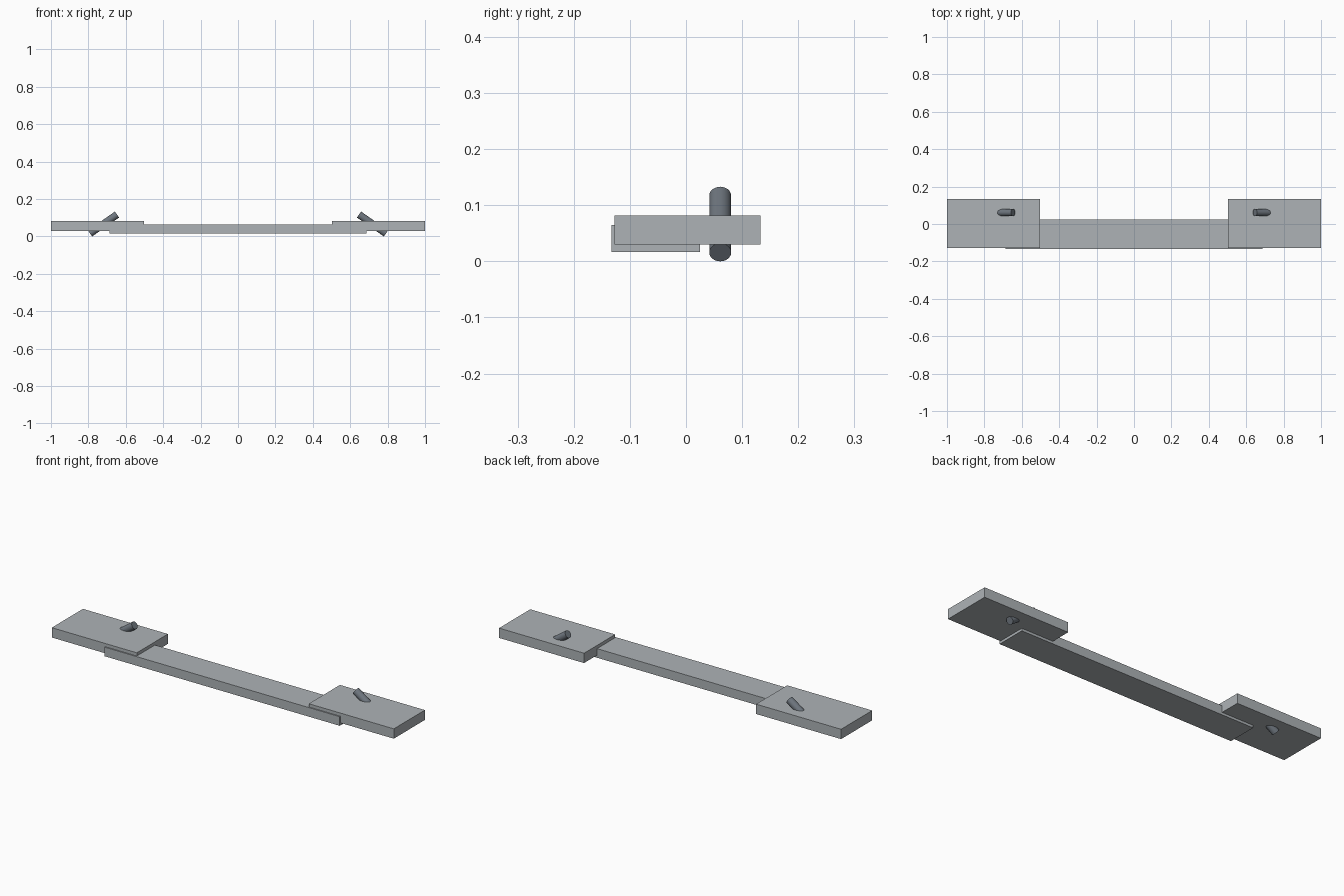
import bpy
from math import radians, sin, cos
from mathutils import Vector

cube = bpy.data.objects.get("Cube")
if cube:
    bpy.data.objects.remove(cube, do_unlink=True)


def make_material(name, rgb):
    mat = bpy.data.materials.new(name)
    mat.use_nodes = True
    mat.diffuse_color = (*rgb, 1)
    mat.node_tree.nodes["Principled BSDF"].inputs["Base Color"].default_value = (*rgb, 1)
    return mat


light_grey = make_material("light_grey", (0.42, 0.45, 0.47))
dark_steel = make_material("dark_steel", (0.16, 0.185, 0.215))


def box(name, low, high, mat):
    low, high = Vector(low), Vector(high)
    bpy.ops.mesh.primitive_cube_add(size=1, location=(low + high) / 2)
    obj = bpy.context.object
    obj.name = name
    obj.scale = high - low
    bpy.ops.object.transform_apply(location=False, rotation=False, scale=True)
    obj.data.materials.append(mat)


def pin(name, side, mat):
    # Slanted pin whose upper end leans towards the middle
    radius, length, slope = 0.0195, 0.176, radians(35)
    height = (length * sin(slope) + 2 * radius * cos(slope)) / 2
    bpy.ops.mesh.primitive_cylinder_add(
        vertices=24, radius=radius, depth=length,
        location=(side * 0.719, 0.061, height),
        rotation=(0, -side * (radians(90) - slope), 0))
    obj = bpy.context.object
    obj.name = name
    obj.data.materials.append(mat)
    bpy.ops.object.shade_smooth_by_angle(angle=radians(30))


# Long connecting bar underneath
box("connecting_bar", (-0.688, -0.133, 0.017), (0.688, 0.025, 0.065), light_grey)

# End plates, each with a slanted pin through it
for label, side in (("left", 1), ("right", -1)):
    inner, outer = sorted((side * 0.503, side))
    box(label + "_end_plate", (inner, -0.127, 0.03), (outer, 0.133, 0.082), light_grey)
    pin(label + "_slanted_pin", side, dark_steel)
